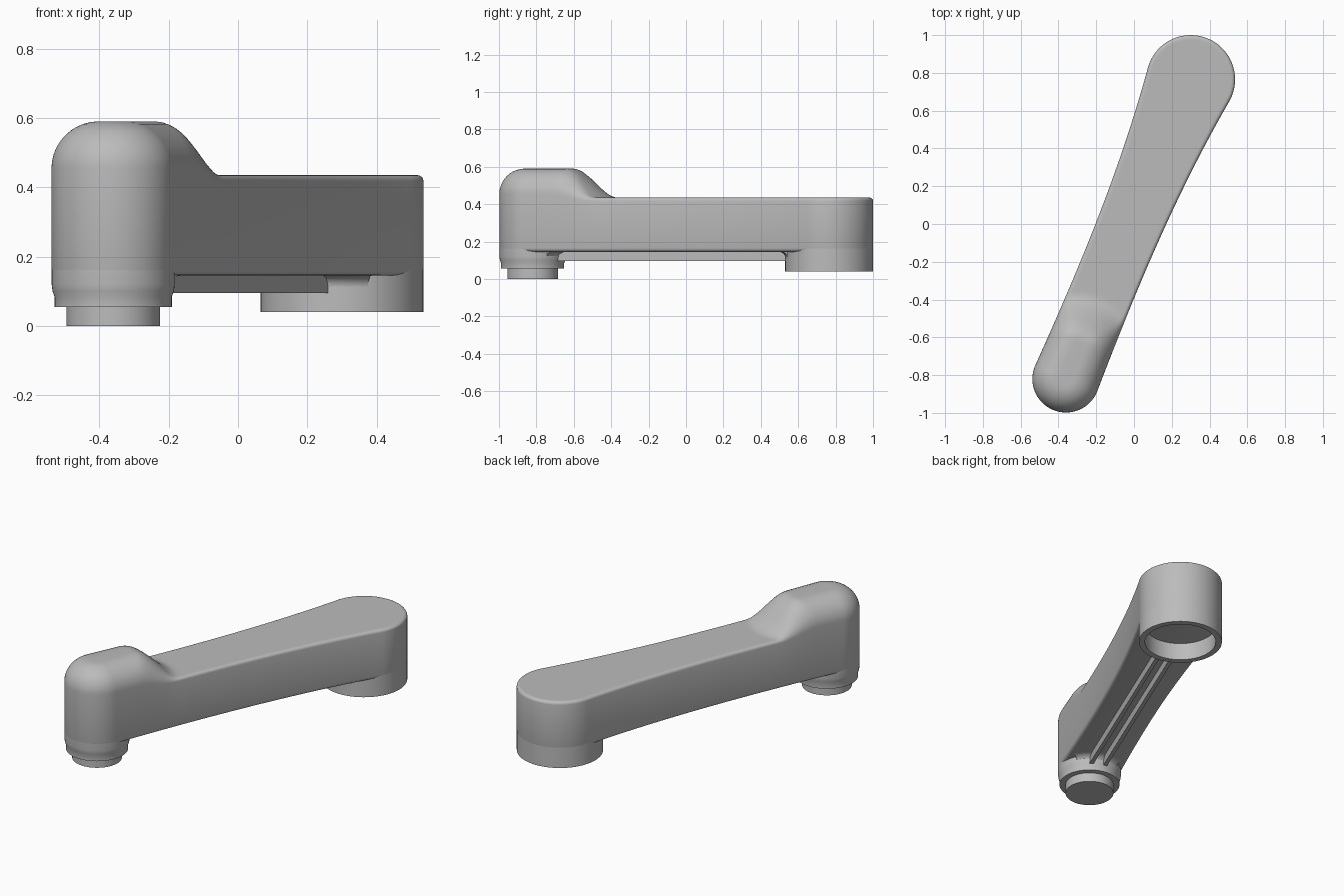
import bpy, bmesh, math
from math import sin, cos, sqrt, pi, radians
from mathutils import Vector

if "Cube" in bpy.data.objects:
    bpy.data.objects.remove(bpy.data.objects["Cube"])

# Local frame: x runs along the arm from the small end to the large end
START, END = Vector((-0.36, -0.82, 0)), Vector((0.30, 0.765, 0))
LENGTH = (END - START).length
ANGLE = math.atan2(END.y - START.y, END.x - START.x)
R_SMALL, R_BIG = 0.178, 0.235
FLOOR = 0.145

grey = bpy.data.materials.new("grey_metal")
grey.use_nodes = True
colour = (0.5, 0.5, 0.5, 1)
grey.diffuse_color = colour
grey.node_tree.nodes["Principled BSDF"].inputs["Base Color"].default_value = colour


def finish(name, bm):
    bmesh.ops.recalc_face_normals(bm, faces=bm.faces)
    mesh = bpy.data.meshes.new(name)
    bm.to_mesh(mesh)
    bm.free()
    mesh.materials.append(grey)
    ob = bpy.data.objects.new(name, mesh)
    bpy.context.collection.objects.link(ob)
    ob.location, ob.rotation_euler.z = START, ANGLE
    bpy.ops.object.select_all(action='DESELECT')
    ob.select_set(True)
    bpy.context.view_layer.objects.active = ob
    bpy.ops.object.shade_smooth_by_angle(angle=radians(32))
    return ob


def sweep(name, profile, centre, a0=0.0, a1=2 * pi, steps=64, closed=False):
    """Turn a (radius, height) profile about a vertical axis."""
    bm = bmesh.new()
    full = a1 - a0 > 6.28
    count = steps if full else steps + 1
    rows = []
    for i in range(count):
        a = a0 + (a1 - a0) * i / steps
        rows.append([bm.verts.new((centre + r * cos(a), r * sin(a), z)) for r, z in profile])
    n = len(profile)
    for i in range(steps):
        p, q = rows[i], rows[(i + 1) % count]
        for j in range(n if closed else n - 1):
            k = (j + 1) % n
            bm.faces.new((p[j], q[j], q[k], p[k]))
    if not full:
        bm.faces.new(rows[0])
        bm.faces.new(rows[-1])
    elif not closed:
        for j in (0, n - 1):
            bm.faces.new([row[j] for row in rows])
    return finish(name, bm)


def half_outline():
    """Half of the plan outline as (x, y, normal x, normal y)."""
    m0, m1 = -0.03, 0.13
    pts = []
    a_small, a_big = pi / 2 + math.atan(m0), pi / 2 + math.atan(m1)
    for i in range(24):
        a = pi + (a_small - pi) * i / 24
        pts.append((R_SMALL * cos(a), R_SMALL * sin(a), cos(a), sin(a)))
    x0, w0 = R_SMALL * cos(a_small), R_SMALL * sin(a_small)
    x1, w1 = LENGTH + R_BIG * cos(a_big), R_BIG * sin(a_big)
    span = x1 - x0
    for i in range(80):
        t = (i / 80) ** 1.3
        w = (w0 * (2*t**3 - 3*t*t + 1) + w1 * (3*t*t - 2*t**3)
             + span * (m0 * (t**3 - 2*t*t + t) + m1 * (t**3 - t*t)))
        m = ((w1 - w0) * 6 * (t - t*t) / span
             + m0 * (3*t*t - 4*t + 1) + m1 * (3*t*t - 2*t))
        s = sqrt(1 + m * m)
        pts.append((x0 + span * t, w, -m / s, 1 / s))
    for i in range(29):
        a = a_big * (1 - i / 28)
        pts.append((LENGTH + R_BIG * cos(a), R_BIG * sin(a), cos(a), sin(a)))
    return pts


def top_height(x, y, d):
    """Raised rounded head falling in a soft S to the flat arm."""
    t = min(1, max(0, (x + 2 * y * y - 0.22) / 0.25))
    s = 1 - t * t * (3 - 2 * t)
    r = 0.018 + 0.118 * s
    drop = r - sqrt(max(0, r * r - max(0, r - d) ** 2))
    return 0.435 + 0.155 * s - drop


# Arm body: rings of the outline stepped inward over the top and bottom edges
half = half_outline()
outline = half + [(x, -y, nx, -ny) for x, y, nx, ny in reversed(half[1:-1])]
N = len(outline)
bm = bmesh.new()
rings = []


def add_ring(d, height):
    ring = []
    for x, y, nx, ny in outline:
        px, py = x - nx * d, y - ny * d
        ring.append(bm.verts.new((px, py, height(px, py, d))))
    rings.append(ring)


for inset, z in ((0.02, 0), (0.012, 0.002), (0.006, 0.006), (0.002, 0.012), (0, 0.02)):
    add_ring(inset, lambda x, y, d, z=z: FLOOR + z)
for inset in (0, 0.001, 0.003, 0.007, 0.012, 0.018, 0.028, 0.04, 0.055,
              0.07, 0.09, 0.11, 0.13, 0.15):
    add_ring(inset, top_height)
for low, high in zip(rings, rings[1:]):
    for i in range(N):
        j = (i + 1) % N
        bm.faces.new((low[i], low[j], high[j], high[i]))
for ring in (rings[0], rings[-1]):
    for i in range(len(half) - 1):
        corners = [ring[i], ring[i + 1], ring[(N - i - 1) % N], ring[(N - i) % N]]
        bm.faces.new(list(dict.fromkeys(corners)))
finish("arm_body", bm)

# Collar and pin under the small end
sweep("small_end_collar", [(0.1, 0.2), (0.1775, 0.2), (0.1775, 0.12), (0.175, 0.1),
                           (0.169, 0.084), (0.169, 0.055), (0.1, 0.055)], 0)
sweep("small_end_pin", [(0.135, 0.1), (0.135, 0)], 0)

# Hollow socket under the large end
sweep("large_end_socket", [(0.2345, 0.25), (0.2345, 0.04), (0.2, 0.04), (0.2, 0.25)],
      LENGTH, closed=True)


# Fillets where the arm underside meets the two ends
def fillet(name, centre, radius, size, facing):
    curve = [(radius + size - size * cos(a), FLOOR - size + size * sin(a))
             for a in (pi / 2 * i / 8 for i in range(9))]
    profile = curve + [(radius + size, FLOOR + 0.02), (radius - 0.02, FLOOR + 0.02),
                       (radius - 0.02, FLOOR - size)]
    sweep(name, profile, centre, facing - 0.72, facing + 0.72, 20, True)


fillet("small_end_fillet", 0, 0.168, 0.05, 0)
fillet("large_end_fillet", LENGTH, R_BIG - 0.001, 0.035, pi)

# Pair of stiffening ribs along the underside
for side, y in (("left", 0.04), ("right", -0.04)):
    x0, x1 = 0.14, LENGTH - R_BIG + 0.02
    bm = bmesh.new()
    bmesh.ops.create_cube(bm, size=1)
    for v in bm.verts:
        v.co = ((x0 + x1) / 2 + v.co.x * (x1 - x0), y + v.co.y * 0.022, 0.125 + v.co.z * 0.06)
    finish(side + "_rib", bm)
